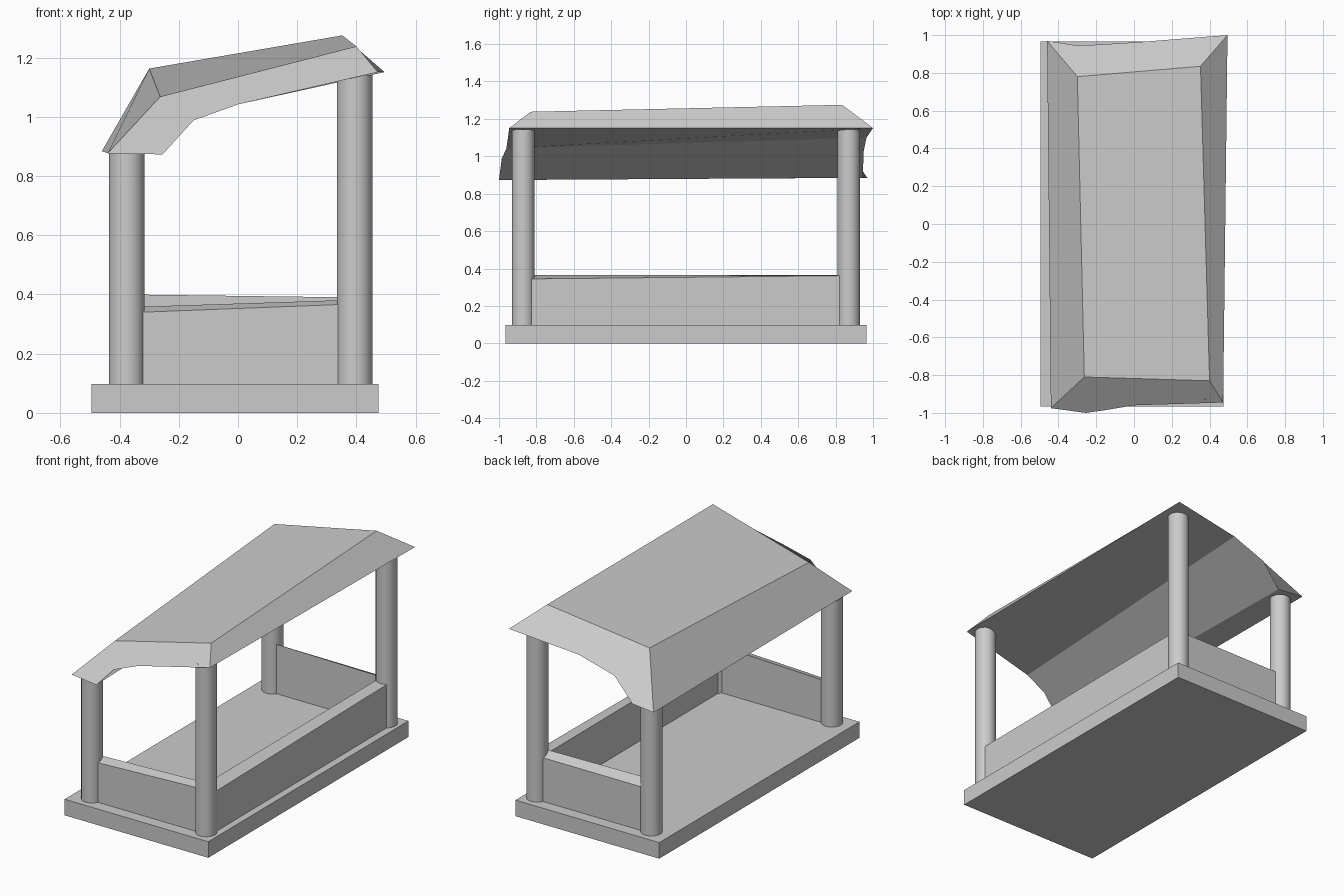
import bpy, bmesh
from mathutils import Vector

cube = bpy.data.objects.get("Cube")
if cube:
    bpy.data.objects.remove(cube, do_unlink=True)

grey = bpy.data.materials.new("plain_grey")
grey.use_nodes = True
GREY = (0.6, 0.6, 0.6, 1)
grey.diffuse_color = GREY
grey.node_tree.nodes["Principled BSDF"].inputs["Base Color"].default_value = GREY


def solid(name, ring_a, ring_b, strips, ngons=()):
    """Solid between two matching end outlines, bridged by the listed strips.

    An ngon bridges a whole run of outline points with a single face."""
    bm = bmesh.new()
    a = [bm.verts.new(p) for p in ring_a]
    b = [bm.verts.new(p) for p in ring_b]
    bm.faces.new(a)
    bm.faces.new(b)
    for i, j in strips:
        bm.faces.new((a[i], a[j], b[j], b[i]))
    for run in ngons:
        bm.faces.new([a[i] for i in run] + [b[i] for i in reversed(run)])
    bmesh.ops.recalc_face_normals(bm, faces=bm.faces)
    mesh = bpy.data.meshes.new(name)
    bm.to_mesh(mesh)
    bm.free()
    mesh.materials.append(grey)
    obj = bpy.data.objects.new(name, mesh)
    bpy.context.collection.objects.link(obj)


BOX_STRIPS = [(0, 1), (1, 2), (2, 3), (3, 0)]

# Floor slab
x0, x1, y1, floor = -0.495, 0.475, 0.965, 0.098
slab = [(x0, -y1), (x1, -y1), (x1, y1), (x0, y1)]
solid("floor_slab", [(x, y, 0) for x, y in slab],
      [(x, y, floor) for x, y in slab], BOX_STRIPS)

# Round posts, short on the right side and tall on the left side
LOW_X, HIGH_X, POST_Y = -0.376, 0.394, 0.87
for side, x, top in (("right", LOW_X, 0.878), ("left", HIGH_X, 1.142)):
    for end, y in (("front", -POST_Y), ("back", POST_Y)):
        bpy.ops.mesh.primitive_cylinder_add(
            vertices=32, radius=0.06, depth=top - floor,
            location=(x, y, (top + floor) / 2))
        post = bpy.context.object
        post.name = f"{end}_{side}_post"
        post.data.materials.append(grey)
        bpy.ops.object.shade_smooth_by_angle()


# Low walls between posts, each with a slanted top
def wall(name, start, end, inward, start_z, end_z):
    def section(p, outer, inner):
        p, q = Vector(p), Vector(p) + Vector(inward)
        return [(*p, floor), (*q, floor), (*q, inner), (*p, outer)]
    solid(name, section(start, *start_z), section(end, *end_z), BOX_STRIPS)


WALL_Y = 0.893
wall("front_wall", (LOW_X, -WALL_Y), (HIGH_X, -WALL_Y), (0, 0.055),
     (0.338, 0.357), (0.368, 0.382))
wall("back_wall", (LOW_X, WALL_Y), (HIGH_X, WALL_Y), (0, -0.055),
     (0.365, 0.40), (0.365, 0.39))
wall("left_wall", (0.434, -POST_Y), (0.428, POST_Y), (-0.075, 0),
     (0.344, 0.366), (0.362, 0.366))

# Hipped roof: low eave, arch, high eave, then the two ridge corners
front_end = [(-0.44, -0.975, 0.877), (-0.255, -1.0, 0.873), (-0.15, -0.985, 0.988),
             (0, -0.96, 1.042), (0.472, -0.945, 1.151),
             (0.40, -0.83, 1.238), (-0.263, -0.81, 1.068)]
back_end = [(-0.46, 0.97, 0.884), (-0.30, 0.945, 0.885), (-0.183, 0.95, 1.027),
            (0.05, 0.965, 1.10), (0.495, 1.0, 1.151),
            (0.352, 0.835, 1.275), (-0.30, 0.78, 1.163)]
solid("roof", front_end, back_end,
      [(0, 1), (3, 4), (4, 5), (6, 5), (0, 6)], ngons=[(1, 2, 3)])
